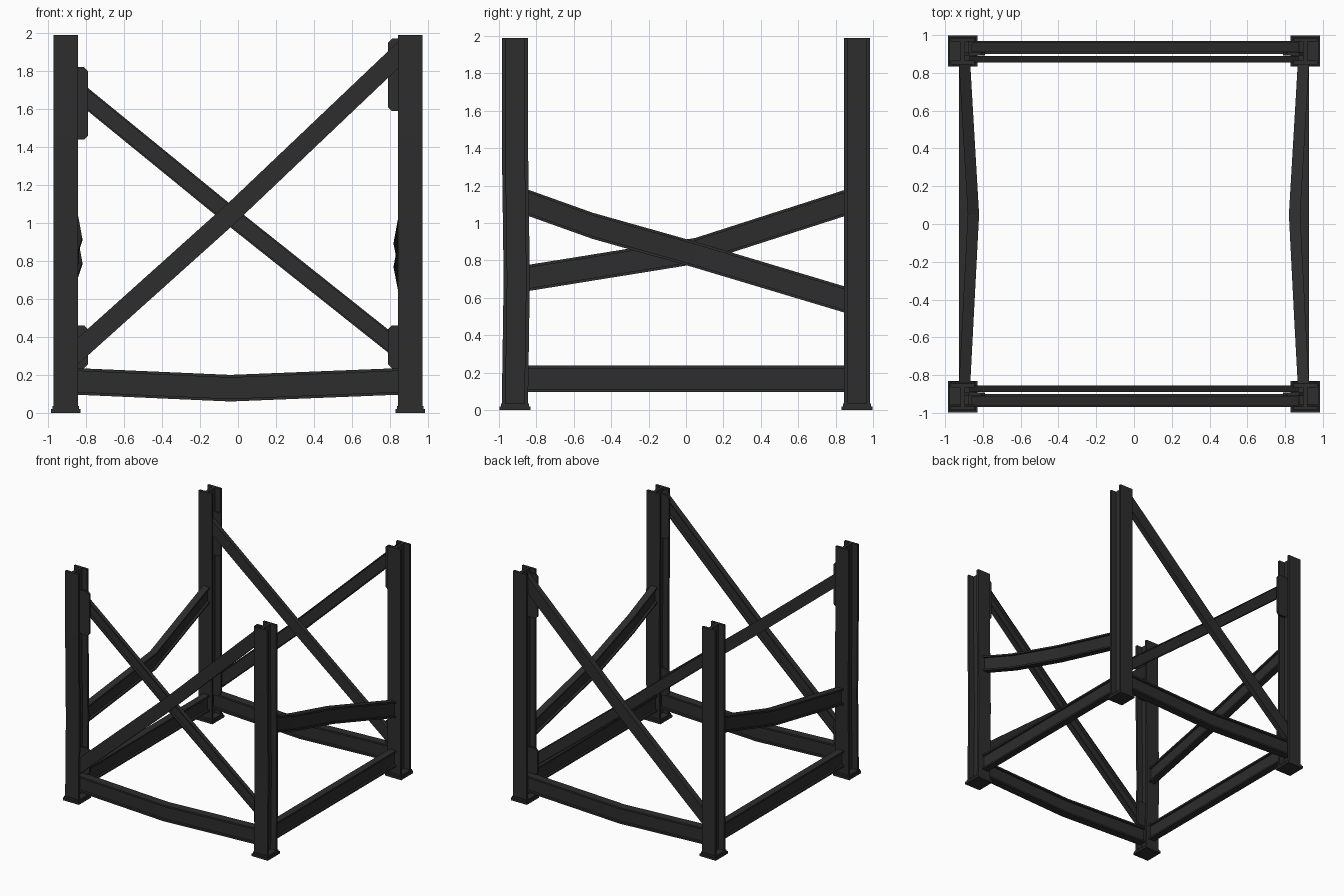
import bpy
import bmesh
from mathutils import Vector

cube = bpy.data.objects.get("Cube")
if cube:
    bpy.data.objects.remove(cube, do_unlink=True)

# Single dark painted steel
STEEL = (0.026, 0.026, 0.026, 1)
steel = bpy.data.materials.new("dark_steel")
steel.use_nodes = True
steel.diffuse_color = STEEL
bsdf = steel.node_tree.nodes["Principled BSDF"]
bsdf.inputs["Base Color"].default_value = STEEL
bsdf.inputs["Roughness"].default_value = 0.7

X, Y, Z = Vector((1, 0, 0)), Vector((0, 1, 0)), Vector((0, 0, 1))


def i_section(w, h, web, flange):
    """I profile, flanges at the two ends of the second axis."""
    a, b, c, d = w / 2, h / 2, web / 2, h / 2 - flange
    half = [(a, -b), (a, -d), (c, -d), (c, d), (a, d), (a, b)]
    return half + [(-u, -v) for u, v in half]


def channel_section(w, h, web, flange):
    """C profile with its flat back on the negative first axis."""
    a, b, c, d = w / 2, h / 2, web - w / 2, h / 2 - flange
    return [(-a, -b), (a, -b), (a, -d), (c, -d),
            (c, d), (a, d), (a, b), (-a, b)]


def rect(w, h, cut=0.0):
    """Rectangle with optional clipped corners."""
    a, b = w / 2, h / 2
    if not cut:
        return [(-a, -b), (a, -b), (a, b), (-a, b)]
    return [(-a + cut, -b), (a - cut, -b), (a, -b + cut), (a, b - cut),
            (a - cut, b), (-a + cut, b), (-a, b - cut), (-a, -b + cut)]


def sweep(name, path, section, u_axis, v_axis):
    """Carry a section along a path, keeping the section axes fixed."""
    bm = bmesh.new()
    rings = [[bm.verts.new(Vector(p) + u_axis * u + v_axis * v)
              for u, v in section] for p in path]
    n = len(section)
    for r0, r1 in zip(rings, rings[1:]):
        for i in range(n):
            j = (i + 1) % n
            bm.faces.new((r0[i], r0[j], r1[j], r1[i]))
    bm.faces.new(rings[0][::-1])
    bm.faces.new(rings[-1])
    bmesh.ops.recalc_face_normals(bm, faces=bm.faces[:])
    mesh = bpy.data.meshes.new(name)
    bm.to_mesh(mesh)
    bm.free()
    mesh.materials.append(steel)
    obj = bpy.data.objects.new(name, mesh)
    bpy.context.collection.objects.link(obj)
    return obj


CX, CY, TOP = 0.907, 0.915, 1.99
column = i_section(0.127, 0.14, 0.025, 0.02)
beam = i_section(0.07, 0.14, 0.03, 0.015)
side_beam = i_section(0.06, 0.14, 0.025, 0.015)

for end, s in (("front", -1), ("back", 1)):
    # Columns on base plates, the front pair slightly bowed inward
    bow = 0.01 if s < 0 else 0
    for hand, t in (("right", -1), ("left", 1)):
        x, y = t * CX, s * CY
        path = [(x, y, 0.02), (x, y + bow, 0.7), (x, y, 1.45), (x, y, TOP)]
        sweep(f"{end}_{hand}_column", path, column, X, Y)
        sweep(f"{end}_{hand}_base_plate", [(x, y, 0), (x, y, 0.02)],
              rect(0.155, 0.165), X, Y)
        sweep(f"{end}_{hand}_base_step", [(x, y, 0.02), (x, y, 0.035)],
              rect(0.14, 0.15), X, Y)

    # Sagging bottom beam
    y = s * 0.935
    sweep(f"{end}_bottom_beam",
          [(-0.88, y, 0.167), (-0.04, y, 0.13), (0.88, y, 0.167)], beam, Y, Z)

    # Crossed braces, one on each side of the gusset plates
    brace = channel_section(0.05, 0.14, 0.02, 0.012)
    y = s * 0.937
    sweep(f"{end}_outer_brace",
          [(-0.86, y, 0.31), (-0.03, y, 1.055), (0.87, y, 1.91)],
          brace, Y * -s, Z)
    brace = channel_section(0.036, 0.122, 0.015, 0.012)
    y = s * 0.872
    sweep(f"{end}_inner_brace",
          [(-0.87, y, 1.715), (-0.03, y, 1.03), (0.87, y, 0.315)],
          brace, Y * s, Z)

    # Gusset plates joining braces to columns
    for hand, t, low, high in (("right_upper", -1, 1.44, 1.82),
                               ("left_upper", 1, 1.59, 1.97),
                               ("right_lower", -1, 0.235, 0.46),
                               ("left_lower", 1, 0.235, 0.46)):
        x, z = t * 0.842, (low + high) / 2
        sweep(f"{end}_{hand}_gusset",
              [(x, s * 0.892, z), (x, s * 0.91, z)],
              rect(0.104, high - low, 0.02), X, Z)

# Straight bottom beams along the sides
for hand, t in (("right", -1), ("left", 1)):
    sweep(f"{hand}_bottom_beam",
          [(t * 0.897, -0.85, 0.167), (t * 0.897, 0.85, 0.167)],
          side_beam, X, Z)

# Sloping side braces, buckled inward
sweep("left_side_brace",
      [(0.897, -0.85, 1.11), (0.878, -0.5, 0.985), (0.85, 0.05, 0.83),
       (0.897, 0.85, 0.59)], side_beam, X, Z)
sweep("right_side_brace",
      [(-0.897, -0.85, 0.705), (-0.85, 0.05, 0.85), (-0.897, 0.85, 1.107)],
      side_beam, X, Z)
